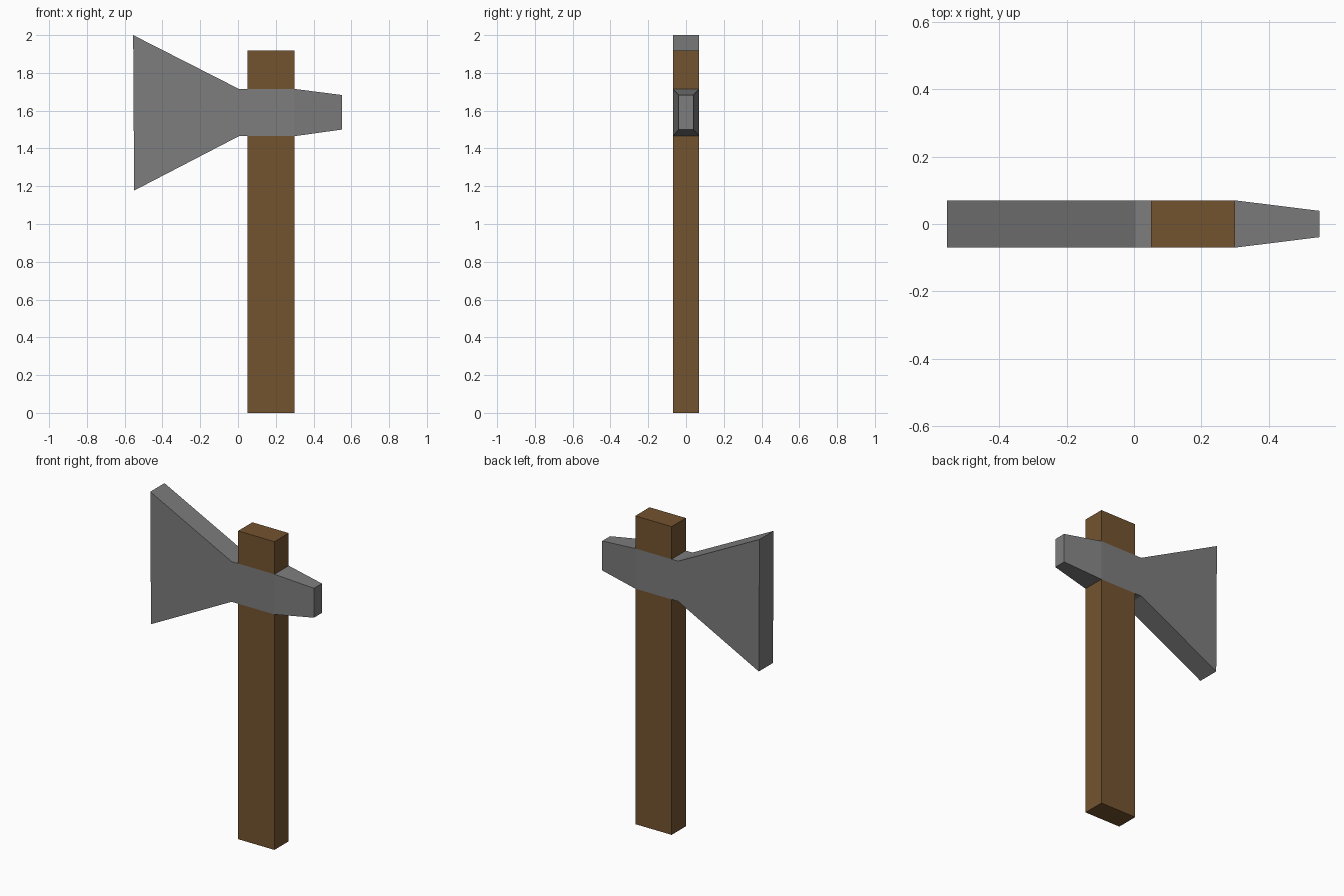
import bpy

if "Cube" in bpy.data.objects:
    bpy.data.objects.remove(bpy.data.objects["Cube"])


def material(name, colour):
    m = bpy.data.materials.new(name)
    m.diffuse_color = (*colour, 1)
    m.use_nodes = True
    m.node_tree.nodes["Principled BSDF"].inputs["Base Color"].default_value = m.diffuse_color
    return m


def loft(name, sections, mat, skip=()):
    """Join four-cornered sections into a solid; skip lists hidden faces."""
    verts = [v for s in sections for v in s]
    faces = []
    for i in range(len(sections) - 1):
        for j in range(4):
            if (i, j) not in skip:
                k = (j + 1) % 4
                faces.append((4*i + j, 4*i + k, 4*i + 4 + k, 4*i + 4 + j))
    n = len(verts)
    if "start" not in skip:
        faces.append((3, 2, 1, 0))
    if "end" not in skip:
        faces.append((n - 4, n - 3, n - 2, n - 1))
    mesh = bpy.data.meshes.new(name)
    mesh.from_pydata(verts, [], faces)
    mesh.materials.append(mat)
    obj = bpy.data.objects.new(name, mesh)
    bpy.context.collection.objects.link(obj)
    return obj


def head_section(x_low, x_high, z_low, z_high, y):
    return [(x_low, -y, z_low), (x_low, y, z_low),
            (x_high, y, z_high), (x_high, -y, z_high)]


def handle_section(z):
    return [(0.05, -T, z), (0.30, -T, z), (0.30, T, z), (0.05, T, z)]


T = 0.07             # half thickness
Z0, Z1 = 1.465, 1.715  # head band around the handle
steel = material("grey steel", (0.205, 0.205, 0.205))
wood = material("brown wood", (0.175, 0.088, 0.029))

# Axe head: flared blade, band and tapered poll, open where the handle passes
head = loft("axe_head", [
    head_section(-0.55, -0.555, 1.177, 2.0, T),
    head_section(0.005, 0.005, Z0, Z1, T),
    head_section(0.05, 0.05, Z0, Z1, T),
    head_section(0.30, 0.30, Z0, Z1, T),
    head_section(0.55, 0.55, 1.50, 1.683, 0.039),
], steel, skip={(2, 0), (2, 2)})
# section order runs clockwise along +x, so turn the faces outwards
head.data.flip_normals() if head.data.polygons[0].normal.z > 0 else None

# Handle below and above the head
loft("handle_shaft", [handle_section(0), handle_section(Z0)], wood, {"end"})
loft("handle_top", [handle_section(Z1), handle_section(1.918)], wood, {"start"})
